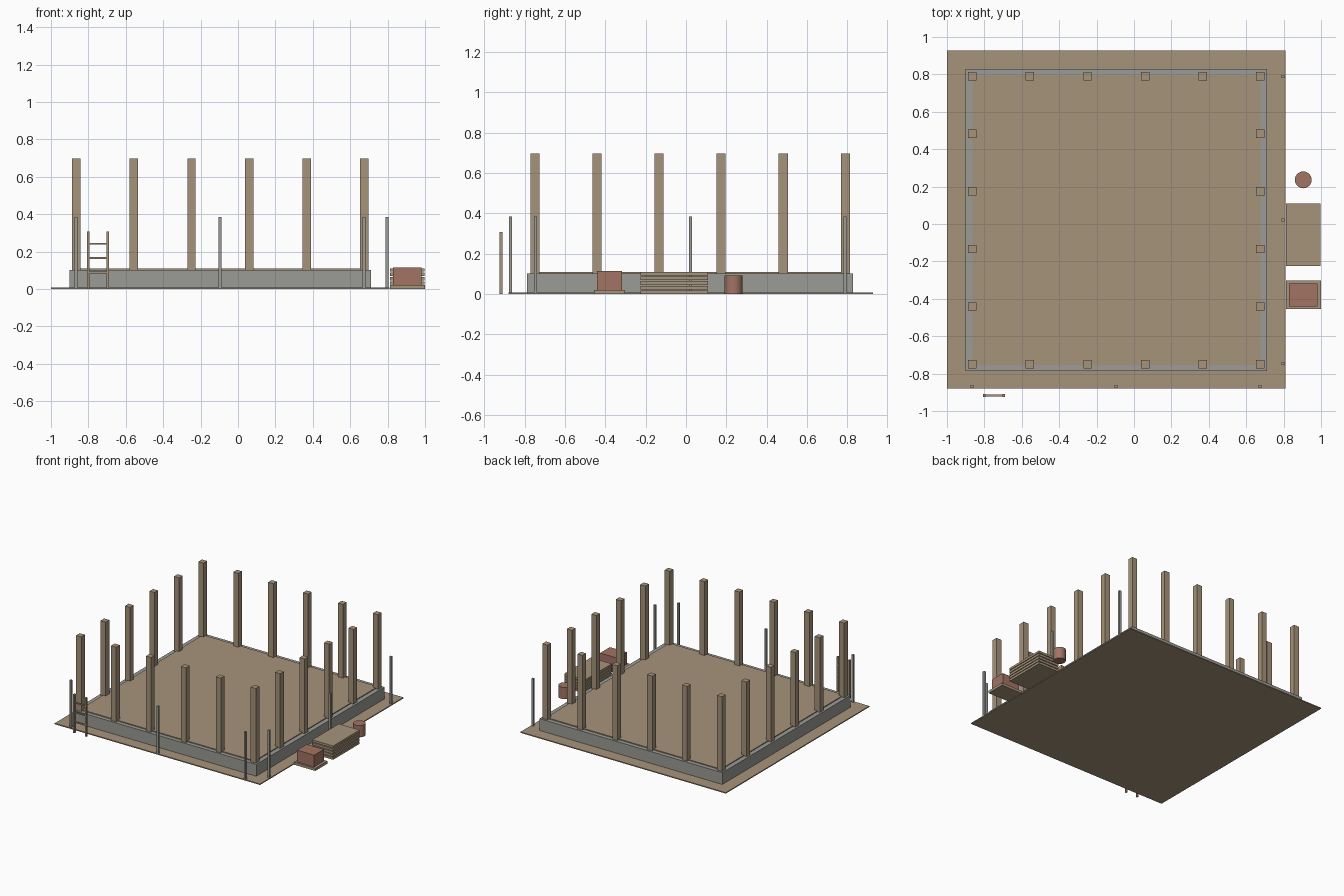
import bpy
import bmesh
from mathutils import Matrix, Vector

cube = bpy.data.objects.get("Cube")
if cube:
    bpy.data.objects.remove(cube, do_unlink=True)


def material(name, rgb):
    m = bpy.data.materials.new(name)
    m.use_nodes = True
    m.diffuse_color = (*rgb, 1)
    m.node_tree.nodes["Principled BSDF"].inputs["Base Color"].default_value = (*rgb, 1)
    return m


TIMBER = material("timber tan", (0.38, 0.295, 0.195))
CONCRETE = material("concrete grey", (0.325, 0.325, 0.305))
BRICK = material("brick red", (0.36, 0.175, 0.125))


def finish(name, bm, mat):
    mesh = bpy.data.meshes.new(name)
    bm.to_mesh(mesh)
    bm.free()
    mesh.materials.append(mat)
    ob = bpy.data.objects.new(name, mesh)
    bpy.context.scene.collection.objects.link(ob)
    return ob


def add_box(bm, lo, hi):
    lo, hi = Vector(lo), Vector(hi)
    matrix = Matrix.Translation((lo + hi) / 2) @ Matrix.Diagonal((*(hi - lo), 1))
    bmesh.ops.create_cube(bm, size=1, matrix=matrix)


def boxes(name, mat, spans):
    bm = bmesh.new()
    for lo, hi in spans:
        add_box(bm, lo, hi)
    return finish(name, bm, mat)


def upright(x, y, width, z0, z1):
    h = width / 2
    return (x - h, y - h, z0), (x + h, y + h, z1)


# Ground sheet
boxes("ground_sheet", TIMBER, [((-1, -0.88, 0), (0.81, 0.927, 0.008))])

# Foundation walls around the raised floor
X0, X1, Y0, Y1, W, TOP = -0.90, 0.712, -0.787, 0.828, 0.045, 0.102
boxes("foundation_walls", CONCRETE, [
    ((X0, Y0, 0.001), (X1, Y0 + W, TOP)),
    ((X0, Y1 - W, 0.001), (X1, Y1, TOP)),
    ((X0, Y0 + W, 0.001), (X0 + W, Y1 - W, TOP)),
    ((X1 - W, Y0 + W, 0.001), (X1, Y1 - W, TOP)),
])
boxes("floor", TIMBER, [((-0.864, -0.755, 0.09), (0.676, 0.795, 0.109))])

# Wooden wall posts on the perimeter
N, STEP, PX, PY, PW = 6, 0.3077, -0.864, -0.749, 0.045
for i in range(N):
    for j in range(N):
        if i in (0, N - 1) or j in (0, N - 1):
            boxes("wall_post", TIMBER,
                  [upright(PX + i * STEP, PY + j * STEP, PW, 0.1, 0.697)])

# Scaffold poles along the front and left sides
for x in (-0.865, -0.095, 0.674):
    boxes("front_scaffold_pole", CONCRETE, [upright(x, -0.87, 0.016, 0, 0.385)])
for y in (-0.746, 0.022, 0.788):
    boxes("left_scaffold_pole", CONCRETE, [upright(0.797, y, 0.016, 0, 0.385)])

# Ladder
ladder = [((x, -0.925, 0), (x + 0.013, -0.909, 0.308)) for x in (-0.806, -0.702)]
ladder += [((-0.795, -0.922, z), (-0.70, -0.912, z + 0.01)) for z in (0.083, 0.16, 0.237)]
boxes("ladder", TIMBER, ladder)

# Stack of boards
boxes("board_stack", TIMBER,
      [((0.812, -0.225, k * 0.0232), (0.996, 0.11, k * 0.0232 + 0.0175)) for k in range(5)])

# Brick block on its pallet
boxes("pallet", TIMBER, [((0.812, -0.455, 0), (1.0, -0.303, 0.021))])
boxes("brick_block", BRICK, [((0.828, -0.441, 0.021), (0.98, -0.318, 0.115))])

# Barrel
bm = bmesh.new()
bmesh.ops.create_cone(bm, cap_ends=True, segments=24, radius1=0.045, radius2=0.045,
                      depth=0.093, matrix=Matrix.Translation((0.905, 0.236, 0.0465)))
barrel = finish("barrel", bm, BRICK)
bpy.ops.object.select_all(action="DESELECT")
barrel.select_set(True)
bpy.context.view_layer.objects.active = barrel
bpy.ops.object.shade_smooth_by_angle()
